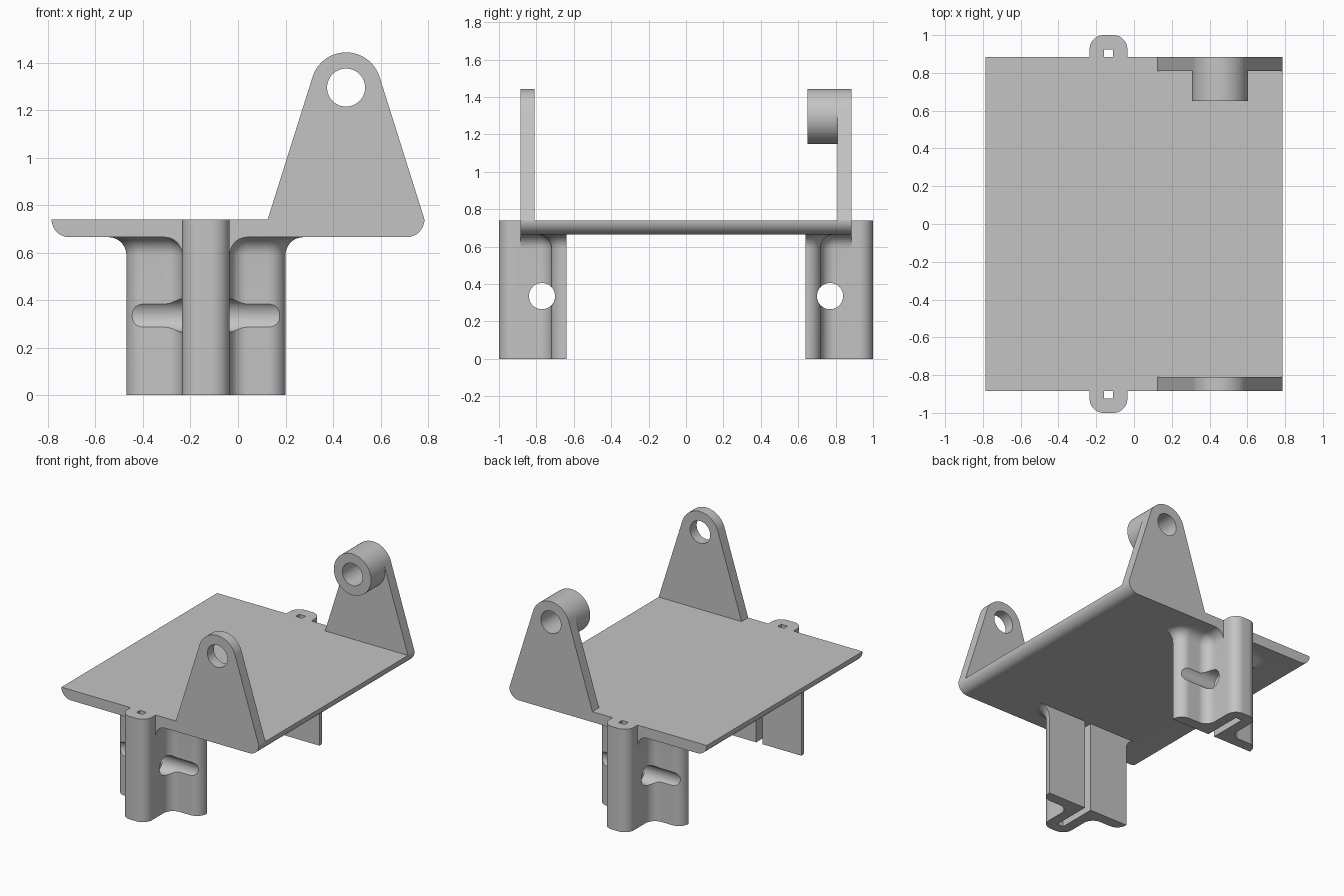
import bpy, bmesh
from math import sin, cos, acos, atan2, hypot, sqrt, radians, degrees

old = bpy.data.objects.get("Cube")
if old:
    bpy.data.objects.remove(old, do_unlink=True)

grey = bpy.data.materials.new("plain_grey")
grey.use_nodes = True
COLOUR = (0.55, 0.55, 0.55, 1)
grey.diffuse_color = COLOUR
grey.node_tree.nodes["Principled BSDF"].inputs["Base Color"].default_value = COLOUR

# Shared dimensions
HALF_X, HALF_Y = 0.785, 0.885
PLATE_LOW, PLATE_TOP = 0.665, 0.74
FILLET = 0.075
EYE_X, EYE_Z, EYE_R, HOLE_R = 0.455, 1.295, 0.148, 0.08
CLIP_X = -0.135


def arc(cx, cy, r, start, end, n=12):
    angles = [radians(start + (end - start) * i / n) for i in range(n + 1)]
    return [(cx + r * cos(a), cy + r * sin(a)) for a in angles]


def loft(name, rings):
    """Solid skinned through equal-length rings of 3D points."""
    bm = bmesh.new()
    loops = [[bm.verts.new(p) for p in ring] for ring in rings]
    n = len(loops[0])
    for a, b in zip(loops, loops[1:]):
        for i in range(n):
            j = (i + 1) % n
            bm.faces.new((a[i], a[j], b[j], b[i]))
    bm.faces.new(loops[0])
    bm.faces.new(loops[-1])
    bmesh.ops.remove_doubles(bm, verts=bm.verts, dist=1e-5)
    bmesh.ops.recalc_face_normals(bm, faces=bm.faces)
    mesh = bpy.data.meshes.new(name)
    bm.to_mesh(mesh)
    bm.free()
    mesh.materials.append(grey)
    obj = bpy.data.objects.new(name, mesh)
    bpy.context.collection.objects.link(obj)
    return obj


def prism_y(name, profile, y0, y1):
    return loft(name, [[(x, y, z) for x, z in profile] for y in (y0, y1)])


def activate(obj):
    bpy.ops.object.select_all(action='DESELECT')
    obj.select_set(True)
    bpy.context.view_layer.objects.active = obj


def cut(obj, cutter):
    mod = obj.modifiers.new("cut", 'BOOLEAN')
    mod.operation, mod.solver, mod.object = 'DIFFERENCE', 'EXACT', cutter
    activate(obj)
    bpy.ops.object.modifier_apply(modifier=mod.name)


def discard(obj):
    bpy.data.objects.remove(obj, do_unlink=True)


def circle(cx, cy, r, n=48):
    return arc(cx, cy, r, 0, 360, n)[:-1]


parts = []

# Base plate with rounded lower long edges
r = PLATE_TOP - PLATE_LOW
edge = arc(HALF_X - r, PLATE_TOP, r, 0, -90)
plate_profile = edge + [(-x, z) for x, z in reversed(edge)]
parts.append(prism_y("base_plate", plate_profile, -HALF_Y, HALF_Y))

# Tapered brackets whose sides run tangent into the round eye
dx, dz = HALF_X - EYE_X, PLATE_TOP - EYE_Z
tangent = degrees(atan2(dz, dx) + acos(EYE_R / hypot(dx, dz)))
bracket_profile = ([(HALF_X, PLATE_TOP)]
                   + arc(EYE_X, EYE_Z, EYE_R, tangent, 180 - tangent, 32)
                   + [(EYE_X - dx, PLATE_TOP)])
eye_parts = [
    prism_y("front_bracket", bracket_profile, -HALF_Y, -0.81),
    prism_y("back_bracket", bracket_profile, 0.81, HALF_Y),
    prism_y("back_bracket_boss", circle(EYE_X, EYE_Z, EYE_R, 64), 0.65, 0.81),
]
bore = prism_y("bore_cutter", circle(EYE_X, EYE_Z, HOLE_R), -1.2, 1.2)
for part in eye_parts:
    cut(part, bore)
parts += eye_parts
discard(bore)


def bump_corner():
    return arc(0.1 - FILLET, 1 - FILLET, FILLET, 90, 0)


def clip_half(d):
    """Half section of a clip, grown outward by d."""
    return (bump_corner()
            + [(0.1, HALF_Y), (0.1 + d, HALF_Y)]
            + arc(0.1 + FILLET, 0.72 + FILLET, FILLET - d, 180, 270)
            + arc(0.26, 0.645, FILLET + d, 90, 0)
            + [(0.335 + d, 0.64)])


def ring(half, z, side):
    full = half + [(-u, v) for u, v in reversed(half)]
    return [(CLIP_X + u, side * v, z) for u, v in full]


def box_ring(x0, x1, y0, y1, z):
    return [(x0, y0, z), (x1, y0, z), (x1, y1, z), (x0, y1, z)]


# Clips under the plate: winged post, flared top, slot and cross bore
for side, label in ((-1, "front"), (1, "back")):
    rings = [ring(clip_half(0), 0, side)]
    steps = 10
    for i in range(steps + 1):
        a = radians(90 * i / steps)
        z = PLATE_LOW - FILLET + FILLET * sin(a)
        rings.append(ring(clip_half(FILLET * (1 - cos(a))), z, side))
    clip = loft(label + "_clip", rings)

    cap_half = bump_corner() + [(0.1, HALF_Y)]
    cap = loft(label + "_clip_cap",
               [ring(cap_half, z, side) for z in (PLATE_LOW, PLATE_TOP)])

    slot = loft("slot_cutter", [box_ring(CLIP_X - 0.025, CLIP_X + 0.025,
                                         side * 0.6, side * 0.925, z)
                                for z in (-0.1, 0.8)])
    cross = loft("cross_bore_cutter",
                 [[(x, y, z) for y, z in circle(side * 0.77, 0.335, 0.07)]
                  for x in (-0.7, 0.5)])
    cut(clip, slot)
    cut(clip, cross)
    cut(cap, slot)
    discard(slot)
    discard(cross)
    parts += [clip, cap]

# Smooth curved walls, keep hard edges
for part in parts:
    activate(part)
    bpy.ops.object.shade_smooth_by_angle(angle=radians(30))
